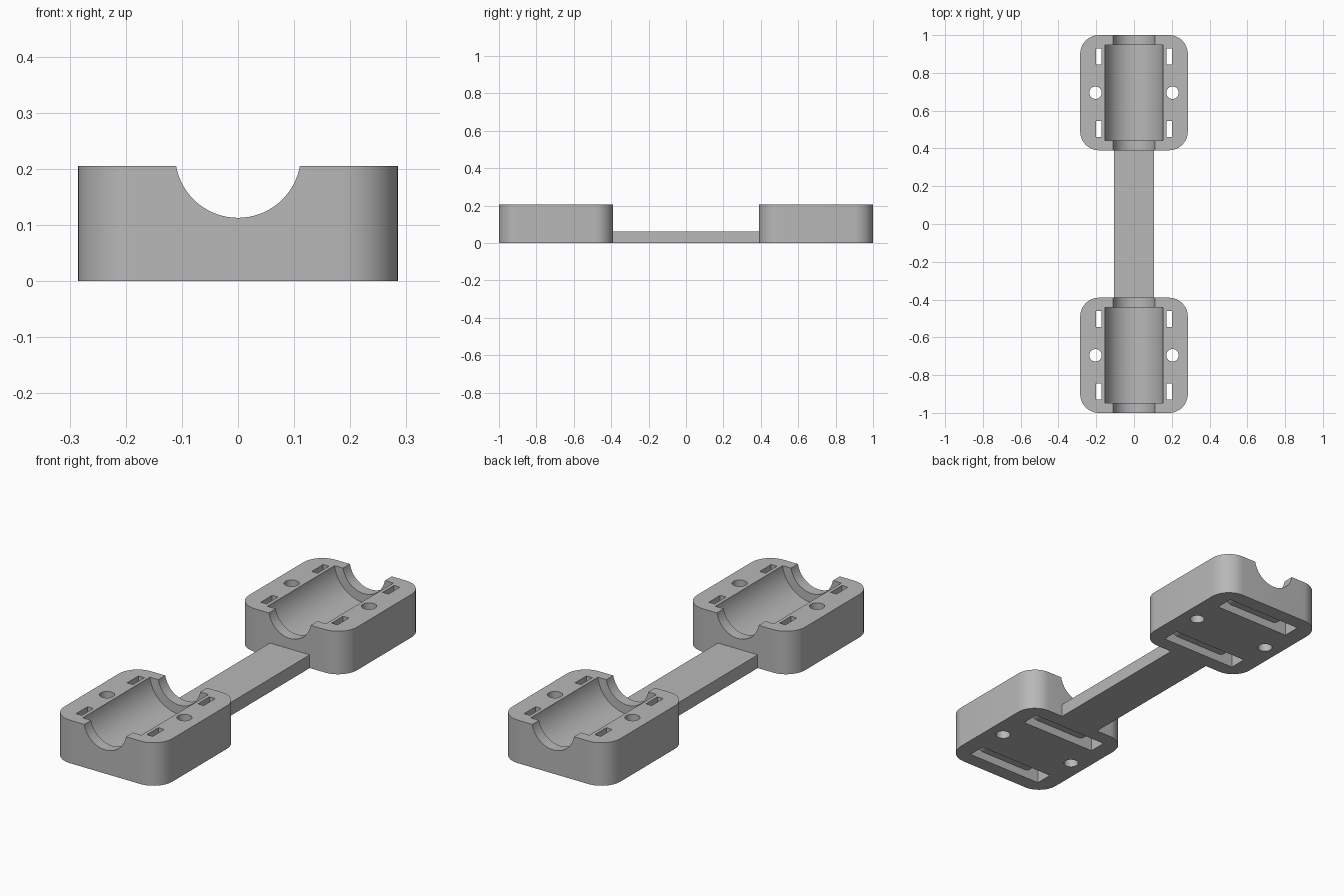
import bpy, bmesh, math
from mathutils import Vector

default = bpy.data.objects.get("Cube")
if default:
    bpy.data.objects.remove(default, do_unlink=True)

grey = bpy.data.materials.new("plain grey")
grey.use_nodes = True
colour = (0.48, 0.48, 0.48, 1)
grey.diffuse_color = colour
grey.node_tree.nodes["Principled BSDF"].inputs["Base Color"].default_value = colour

MID_Y = 0.695      # centre of a clamp block along y
HALF_X, HALF_Y, HEIGHT = 0.285, 0.305, 0.205
AXIS_Z = 0.225     # centre line of the cradle


def prism(name, outline, lo, hi, along="z"):
    """Extrude a 2D outline: (x, y) along z, or (x, z) along y."""
    bm = bmesh.new()
    place = (lambda p, t: (p[0], p[1], t)) if along == "z" else (lambda p, t: (p[0], t, p[1]))
    face = bm.faces.new([bm.verts.new(place(p, lo)) for p in outline])
    grown = bmesh.ops.extrude_face_region(bm, geom=[face])["geom"]
    offset = Vector(place((0, 0), hi - lo))
    bmesh.ops.translate(bm, vec=offset, verts=[v for v in grown if isinstance(v, bmesh.types.BMVert)])
    bmesh.ops.recalc_face_normals(bm, faces=bm.faces)
    mesh = bpy.data.meshes.new(name)
    bm.to_mesh(mesh)
    bm.free()
    mesh.materials.append(grey)
    obj = bpy.data.objects.new(name, mesh)
    bpy.context.collection.objects.link(obj)
    return obj


def arc(cx, cy, r, start, end, steps):
    angles = [math.radians(start + (end - start) * i / steps) for i in range(steps + 1)]
    return [(cx + r * math.cos(a), cy + r * math.sin(a)) for a in angles]


def circle(cx, cy, r, steps):
    return arc(cx, cy, r, 0, 360, steps)[:-1]


def rectangle(x0, y0, x1, y1):
    return [(x0, y0), (x1, y0), (x1, y1), (x0, y1)]


def rounded_rectangle(cx, cy, hx, hy, r):
    pts = []
    for i, (sx, sy) in enumerate([(1, 1), (-1, 1), (-1, -1), (1, -1)]):
        pts += arc(cx + sx * (hx - r), cy + sy * (hy - r), r, 90 * i, 90 * i + 90, 12)
    return pts


def tie_channel():
    """U-shaped strap path: two upright slots joined under a rounded core."""
    outer, inner, roof, r = 0.202, 0.171, 0.04, 0.05
    core = [(-inner, 0.3)] + arc(-inner + r, roof + r, r, 180, 270, 10)
    core += arc(inner - r, roof + r, r, 270, 360, 10) + [(inner, 0.3)]
    return [(outer, 0.3), (outer, -0.1), (-outer, -0.1), (-outer, 0.3)] + core


# Clamp block with cradle, strap channels and bolt holes
block = prism("back_clamp_block", rounded_rectangle(0, MID_Y, HALF_X, HALF_Y, 0.1), 0, HEIGHT)
cutters = [
    prism("end_groove", circle(0, AXIS_Z, 0.112, 72), 0.3, 1.1, "y"),
    prism("cradle", circle(0, AXIS_Z, 0.156, 72), MID_Y - 0.253, MID_Y + 0.253, "y"),
]
for side in (-1, 1):
    cutters.append(prism("bolt_hole", circle(side * 0.204, MID_Y, 0.033, 32), -0.1, 0.3))
    y = MID_Y + side * 0.192
    cutters.append(prism("strap_channel", tie_channel(), y - 0.043, y + 0.043, "y"))

for cutter in cutters:
    cutter.hide_render = True
    mod = block.modifiers.new("cut", "BOOLEAN")
    mod.operation = "DIFFERENCE"
    mod.solver = "EXACT"
    mod.object = cutter

# Bake the cuts, then drop the cutters
graph = bpy.context.evaluated_depsgraph_get()
baked = bpy.data.meshes.new_from_object(block.evaluated_get(graph))
block.modifiers.clear()
block.data = baked
for cutter in cutters:
    bpy.data.objects.remove(cutter, do_unlink=True)

# Matching block at the other end
front = bpy.data.objects.new("front_clamp_block", baked.copy())
front.rotation_euler.z = math.pi
bpy.context.collection.objects.link(front)

# Flat bar joining the blocks
end = MID_Y - HALF_Y
prism("connecting_bar", rectangle(-0.105, -end, 0.105, end), 0, 0.063)

bpy.ops.object.select_all(action="DESELECT")
for obj in (block, front):
    obj.select_set(True)
bpy.context.view_layer.objects.active = block
bpy.ops.object.shade_smooth_by_angle(angle=math.radians(30))
